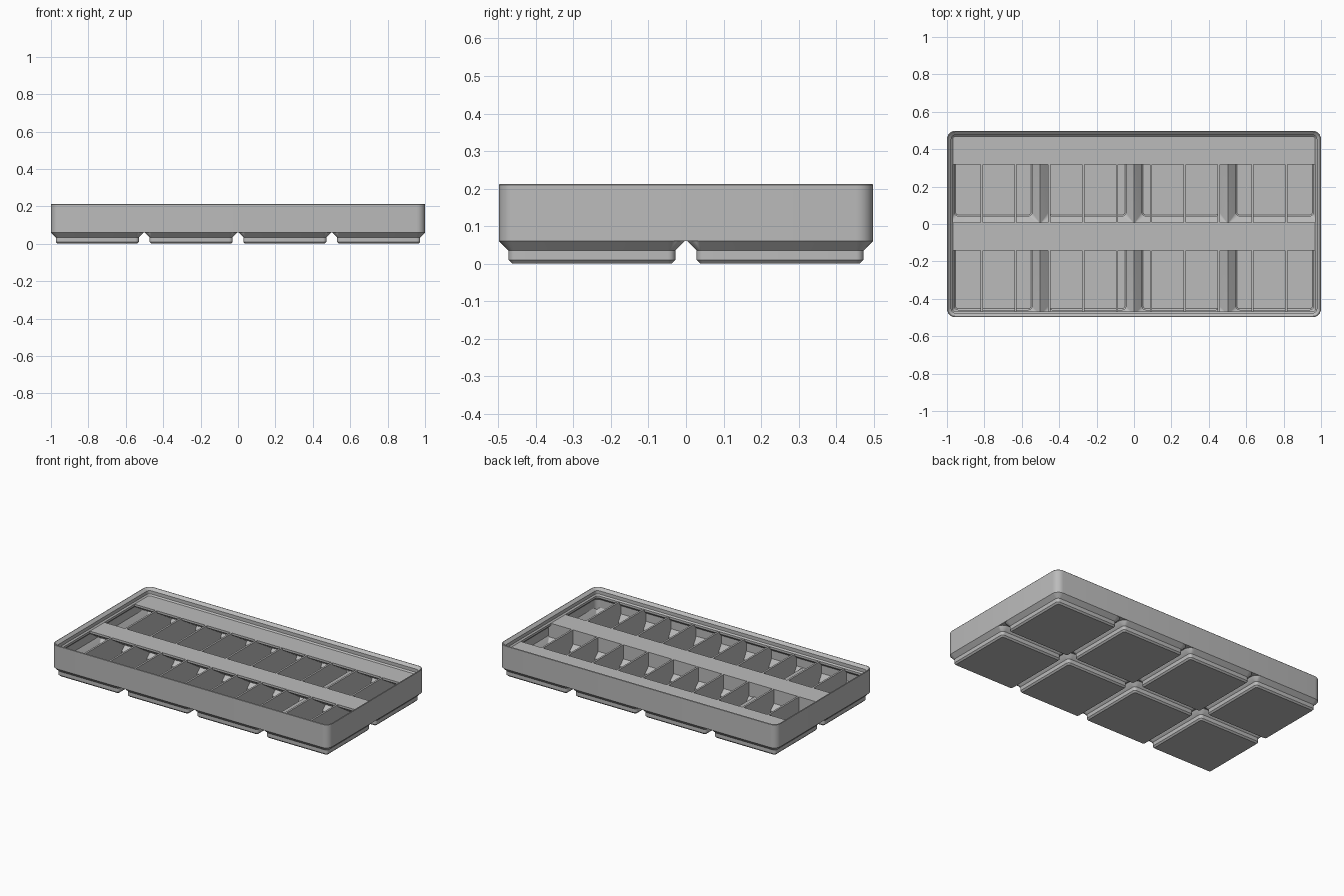
import bpy, bmesh, math

cube = bpy.data.objects.get("Cube")
if cube:
    bpy.data.objects.remove(cube, do_unlink=True)

# Single plain grey plastic
grey = bpy.data.materials.new("grey plastic")
grey.use_nodes = True
colour = (0.5, 0.5, 0.5, 1)
grey.diffuse_color = colour
grey.node_tree.nodes["Principled BSDF"].inputs["Base Color"].default_value = colour

HALF_X, HALF_Y = 1.0, 0.4985     # outer half sizes
PITCH, CELL = 0.5015, 0.2478     # foot spacing and half size
RADIUS = 0.045
GAP_TOP = 0.06                   # ceiling of the grooves between feet
SHELF = 0.167                    # height of shelves and dividers
WALL_X, WALL_Y = 0.985, 0.484    # just inside the wall thickness


def finish(bm, name, smooth=True):
    mesh = bpy.data.meshes.new(name)
    bm.to_mesh(mesh)
    bm.free()
    mesh.materials.append(grey)
    if smooth:
        mesh.shade_smooth()
        mesh.set_sharp_from_angle(angle=math.radians(30))
    obj = bpy.data.objects.new(name, mesh)
    bpy.context.collection.objects.link(obj)
    return obj


def rounded_rect(cx, cy, hx, hy, r, z, steps=6):
    pts = []
    for k, (sx, sy) in enumerate([(1, 1), (-1, 1), (-1, -1), (1, -1)]):
        for i in range(steps + 1):
            a = math.pi / 2 * (k + i / steps)
            pts.append((cx + sx * (hx - r) + r * math.cos(a),
                        cy + sy * (hy - r) + r * math.sin(a), z))
    return pts


def loft(name, loops, cap=False):
    bm = bmesh.new()
    rings = [[bm.verts.new(p) for p in loop] for loop in loops]
    n = len(rings[0])
    for a, b in zip(rings, rings[1:]):
        for i in range(n):
            j = (i + 1) % n
            bm.faces.new((a[i], a[j], b[j], b[i]))
    if cap:
        bm.faces.new(rings[0][::-1])
        bm.faces.new(rings[-1])
    return finish(bm, name)


def prism(name, profile, x0, x1):
    """Extrude a (y, z) profile along x."""
    bm = bmesh.new()
    face = bm.faces.new([bm.verts.new((x0, y, z)) for y, z in profile])
    out = bmesh.ops.extrude_face_region(bm, geom=[face])
    moved = [v for v in out["geom"] if isinstance(v, bmesh.types.BMVert)]
    bmesh.ops.translate(bm, verts=moved, vec=(x1 - x0, 0, 0))
    bmesh.ops.recalc_face_normals(bm, faces=bm.faces)
    return finish(bm, name, smooth=False)


def box(name, x0, x1, y0, y1, z0, z1):
    return prism(name, [(y0, z0), (y1, z0), (y1, z1), (y0, z1)], x0, x1)


# Outer wall with stacking lip: (inset, height) from underside round to inside
wall = [(0.02, GAP_TOP), (0, GAP_TOP), (0, 0.21), (0.002, 0.2125),
        (0.005, 0.2125), (0.0227, 0.197), (0.0227, 0.1755), (0.031, SHELF),
        (0.031, 0.153), (0.014, 0.136), (0.014, GAP_TOP)]
loft("outer_wall", [rounded_rect(0, 0, HALF_X - t, HALF_Y - t, RADIUS - t, z)
                    for t, z in wall])

# Hollow feet: (inset, corner radius, height) up the outside, down the inside
foot = [(0.035, 0.01, 0), (0.0257, 0.0193, 0.0096), (0.0257, 0.0193, 0.0345),
        (0, RADIUS, GAP_TOP), (-0.003, 0.002, 0.083),
        (0.04, 0.02, 0.04), (0.04, 0.02, 0.022), (0.046, 0.014, 0.016)]
for col in range(4):
    for row in range(2):
        cx, cy = (col - 1.5) * PITCH, (row - 0.5) * PITCH
        loops = []
        for t, r, z in foot:
            loop = rounded_rect(cx, cy, CELL - t, CELL - t, r, z)
            if z > GAP_TOP:
                # keep the ridge tops within the wall thickness
                loop = [(max(-0.986, min(0.986, x)),
                         max(-0.4845, min(0.4845, y)), h) for x, y, h in loop]
            loops.append(loop)
        loft(f"foot_{col + 1}_{row + 1}", loops, cap=True)

# Strips closing the grooves between feet
for i in (-1, 0, 1):
    box(f"groove_strip_{i + 2}", i * PITCH - 0.019, i * PITCH + 0.019,
        -WALL_Y, WALL_Y, GAP_TOP, GAP_TOP + 0.003)
box("long_groove_strip", -WALL_X, WALL_X, -0.019, 0.019, GAP_TOP, GAP_TOP + 0.003)

# Cross dividers, shaped to sit inside the hollow feet
half = [(WALL_Y, SHELF - 0.0003), (WALL_Y, 0.07), (0.46, 0.045), (0.46, 0.013),
        (0.04, 0.013), (0.04, 0.045), (0.01, 0.07)]
profile = half + [(-y, z) for y, z in reversed(half)]
for i in range(10):
    x = (i - 4.5) * 0.181
    prism(f"divider_{i + 1}", profile, x - 0.006, x + 0.006)

# Label shelves with sloping undersides, and the long centre wall
prism("back_shelf", [(0.318, SHELF), (0.318, 0.153), (0.465, 0.062),
                     (WALL_Y, 0.07), (WALL_Y, SHELF)], -WALL_X, WALL_X)
prism("centre_shelf", [(-0.142, SHELF), (-0.142, 0.153), (-0.007, 0.066),
                       (0.008, 0.066), (0.008, SHELF)], -WALL_X, WALL_X)
